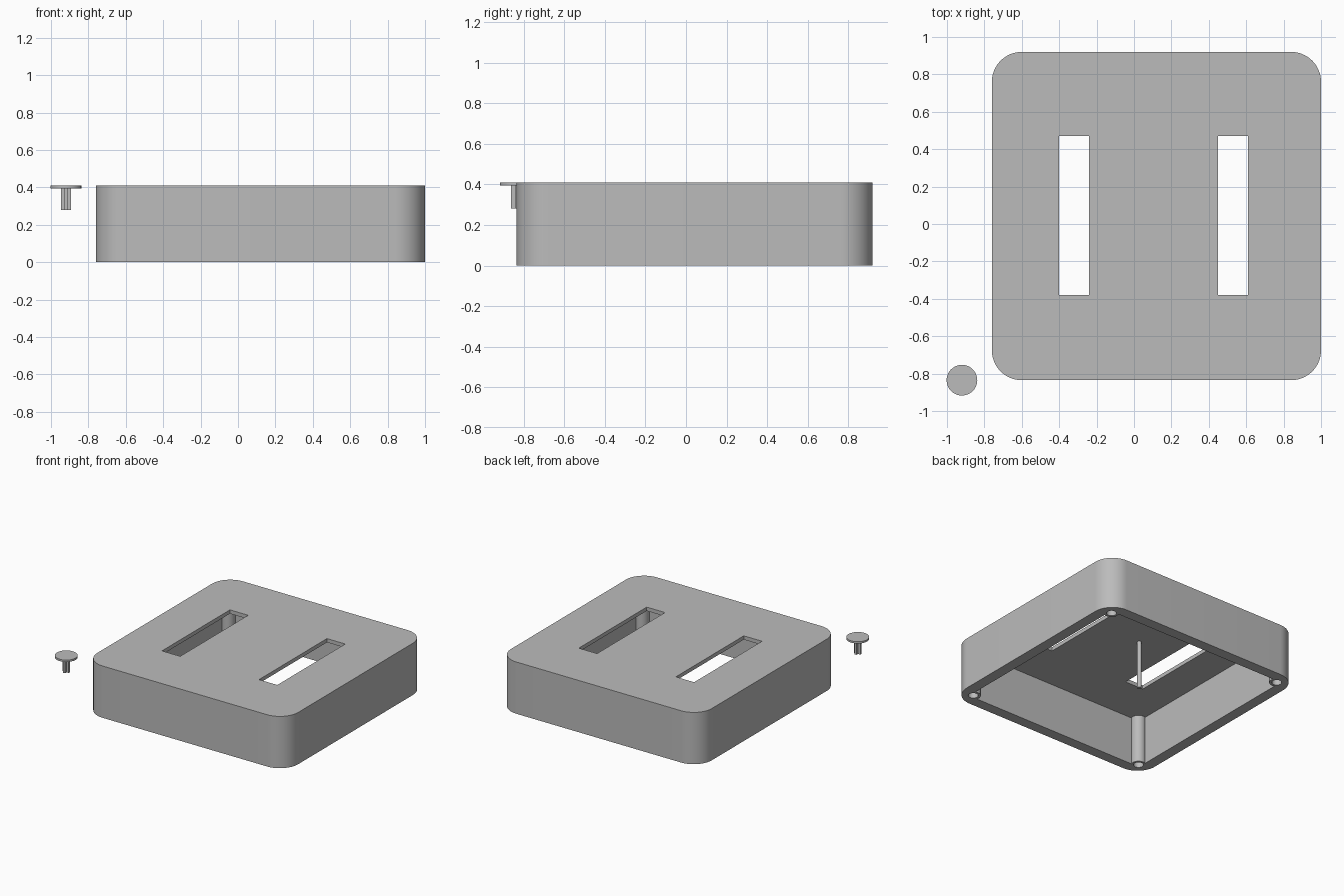
import bpy, bmesh, math

if "Cube" in bpy.data.objects:
    bpy.data.objects.remove(bpy.data.objects["Cube"])

grey = bpy.data.materials.new("plain grey")
grey.use_nodes = True
COLOUR = (0.5, 0.5, 0.5, 1)
grey.diffuse_color = COLOUR
grey.node_tree.nodes["Principled BSDF"].inputs["Base Color"].default_value = COLOUR

X0, X1, Y0, Y1 = -0.76, 1.0, -0.835, 0.92
HEIGHT, WALL, LID = 0.41, 0.085, 0.03
CORNER, INSET = 0.16, 0.106


def prism(name, points, z0, z1):
    """Extrude a flat outline from z0 to z1."""
    bm = bmesh.new()
    face = bm.faces.new([bm.verts.new((x, y, z0)) for x, y in points])
    top = bmesh.ops.extrude_face_region(bm, geom=[face])["geom"]
    bmesh.ops.translate(bm, vec=(0, 0, z1 - z0),
                        verts=[v for v in top if isinstance(v, bmesh.types.BMVert)])
    bmesh.ops.recalc_face_normals(bm, faces=bm.faces)
    mesh = bpy.data.meshes.new(name)
    bm.to_mesh(mesh)
    bm.free()
    mesh.materials.append(grey)
    ob = bpy.data.objects.new(name, mesh)
    bpy.context.collection.objects.link(ob)
    return ob


def arc(cx, cy, r, start, sweep, steps):
    return [(cx + r * math.cos(start + sweep * i / steps),
             cy + r * math.sin(start + sweep * i / steps)) for i in range(steps + 1)]


def disc(name, cx, cy, r, z0, z1, sides=40):
    return prism(name, arc(cx, cy, r, 0, math.tau, sides)[:-1], z0, z1)


def block(name, x0, x1, y0, y1, z0, z1):
    return prism(name, [(x0, y0), (x1, y0), (x1, y1), (x0, y1)], z0, z1)


def select_only(ob):
    bpy.ops.object.select_all(action="DESELECT")
    ob.select_set(True)
    bpy.context.view_layer.objects.active = ob


def combine(ob, tool, operation):
    """Apply a boolean and discard the tool."""
    select_only(ob)
    mod = ob.modifiers.new("cut", "BOOLEAN")
    mod.object, mod.operation, mod.solver = tool, operation, "EXACT"
    bpy.ops.object.modifier_apply(modifier=mod.name)
    bpy.data.objects.remove(tool)


def smooth(ob):
    select_only(ob)
    bpy.ops.object.shade_smooth_by_angle(angle=math.radians(30))


# Rounded case, open underneath
outline = []
for i, (cx, cy) in enumerate([(X1 - CORNER, Y1 - CORNER), (X0 + CORNER, Y1 - CORNER),
                              (X0 + CORNER, Y0 + CORNER), (X1 - CORNER, Y0 + CORNER)]):
    outline += arc(cx, cy, CORNER, i * math.pi / 2, math.pi / 2, 16)
case = prism("case", outline, 0, HEIGHT)
combine(case, block("cavity", X0 + WALL, X1 - WALL, Y0 + WALL, Y1 - WALL,
                    -0.1, HEIGHT - LID), "DIFFERENCE")

# Two long slots through the top
for x in (-0.4, 0.45):
    combine(case, block("slot", x, x + 0.16, -0.38, 0.47, 0.3, 0.5), "DIFFERENCE")

# Corner posts with sockets in their lower ends
for x in (X0 + INSET, X1 - INSET):
    for y in (Y0 + INSET, Y1 - INSET):
        combine(case, disc("post", x, y, 0.054, 0, HEIGHT - LID / 2), "UNION")
        combine(case, disc("socket", x, y, 0.036, -0.1, 0.15), "DIFFERENCE")
smooth(case)

# Thin support rod under the top
smooth(disc("support_rod", 0.05, 0.12, 0.016, 0, HEIGHT - LID / 2, 24))

# Loose plug: round cap on a cross-shaped stem
PX, PY, ARM, RIB = -0.92, -0.835, 0.0275, 0.008
smooth(disc("plug_cap", PX, PY, 0.082, 0.395, HEIGHT))
cross = []
for i in range(4):
    c, s = round(math.cos(i * math.pi / 2)), round(math.sin(i * math.pi / 2))
    cross += [(PX + c * a - s * b, PY + s * a + c * b)
              for a, b in ((ARM, -RIB), (ARM, RIB), (RIB, RIB))]
prism("plug_stem", cross, 0.28, 0.395)
